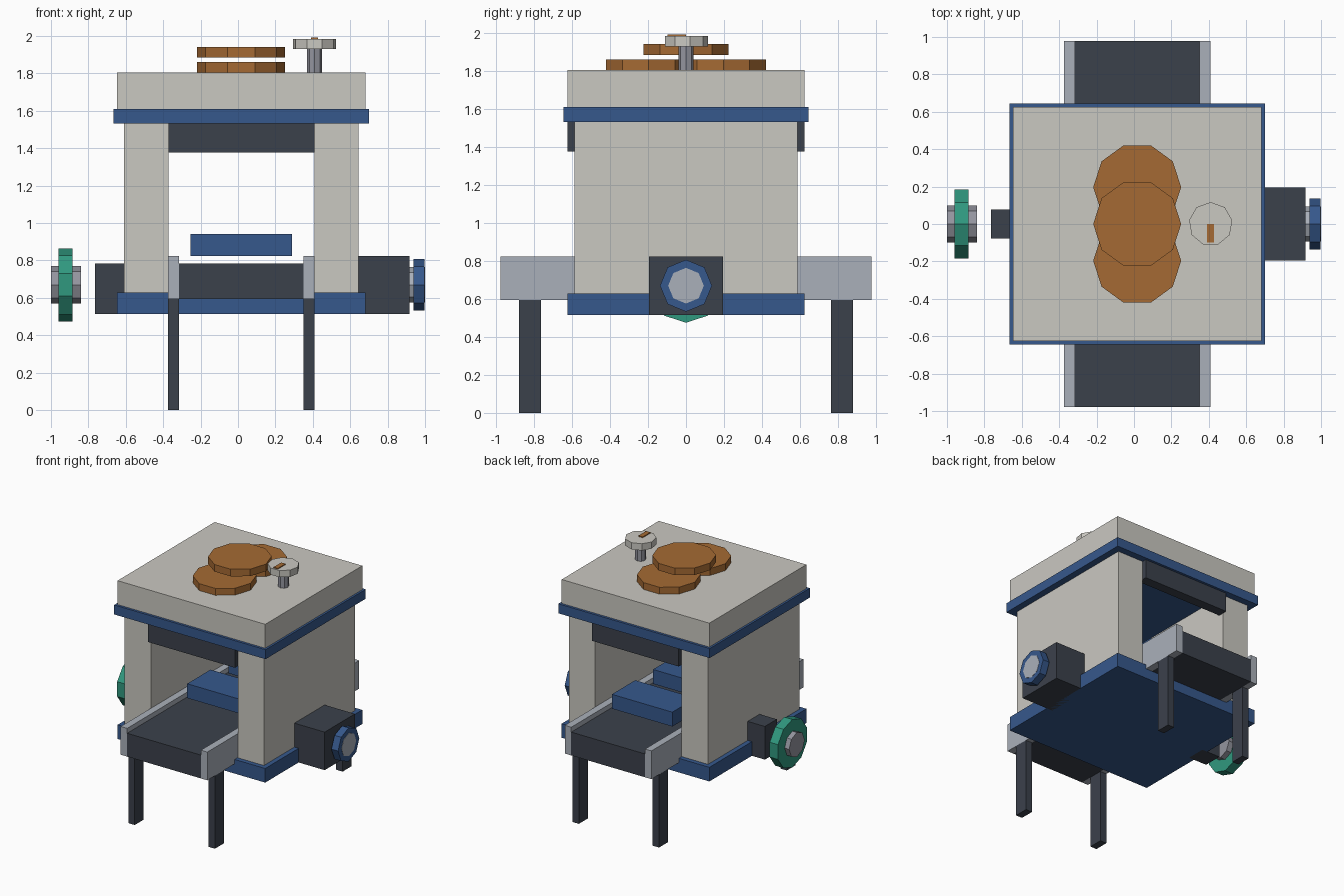
import bpy, math
from mathutils import Matrix

if "Cube" in bpy.data.objects:
    bpy.data.objects.remove(bpy.data.objects["Cube"])


def material(name, hex_code):
    rgb = [int(hex_code[i:i + 2], 16) / 255 for i in (0, 2, 4)]
    lin = [c / 12.92 if c <= 0.04045 else ((c + 0.055) / 1.055) ** 2.4 for c in rgb]
    m = bpy.data.materials.new(name)
    m.diffuse_color = (*lin, 1)
    m.use_nodes = True
    m.node_tree.nodes["Principled BSDF"].inputs["Base Color"].default_value = m.diffuse_color
    return m


BONE = material("bone_panel", "CAC8C1")
BLUE = material("blue_trim", "36588C")
DARK = material("dark_slate", "3B414B")
RAIL = material("light_steel", "AAB0BA")
HUB = material("mid_steel", "94959F")
TEAL = material("teal_wheel", "30987F")
BROWN = material("toasted_brown", "A56A33")


def box(name, x, y, z, mat):
    """Box given by its (min, max) along each axis."""
    bpy.ops.mesh.primitive_cube_add(size=1)
    ob = bpy.context.object
    ob.name = name
    size = [b - a for a, b in (x, y, z)]
    mid = [(a + b) / 2 for a, b in (x, y, z)]
    ob.data.transform(Matrix.Translation(mid) @ Matrix.Diagonal((*size, 1)))
    ob.data.materials.append(mat)
    return ob


def disc(name, sides, r, centre, depth, mat, axis="Z", spin=0.0):
    """Flat-sided cylinder; axis X puts a corner at the top, Z puts one at angle spin."""
    bpy.ops.mesh.primitive_cylinder_add(vertices=sides, radius=r, depth=depth)
    ob = bpy.context.object
    ob.name = name
    # the primitive starts with a corner on +y
    turn = Matrix.Rotation(spin - math.pi / 2, 4, "Z")
    if axis == "X":
        turn = Matrix.Rotation(math.pi / 2, 4, "Y") @ Matrix.Rotation(math.pi / 2, 4, "Z")
    ob.data.transform(Matrix.Translation(centre) @ turn)
    ob.data.materials.append(mat)
    return ob


# Cabinet: base plate, side walls, trim band and lid
box("base_plate", (-0.648, 0.683), (-0.625, 0.625), (0.515, 0.63), BLUE)
box("left_wall", (-0.61, -0.372), (-0.588, 0.588), (0.62, 1.54), BONE)
box("right_wall", (0.41, 0.645), (-0.588, 0.588), (0.62, 1.54), BONE)
box("trim_band", (-0.665, 0.70), (-0.645, 0.645), (1.533, 1.61), BLUE)
box("lid", (-0.648, 0.683), (-0.625, 0.625), (1.605, 1.805), BONE)

# Hoods over both openings
for label, s in (("front", -1), ("back", 1)):
    box(label + "_hood", (-0.372, 0.41), sorted((s * 0.545, s * 0.625)), (1.378, 1.535), DARK)

# Conveyor: belt, rails and legs
box("belt", (-0.316, 0.351), (-0.978, 0.978), (0.595, 0.785), DARK)
for label, x in (("left", (-0.373, -0.315)), ("right", (0.35, 0.408))):
    box(label + "_rail", x, (-0.978, 0.978), (0.595, 0.825), RAIL)
    for end, s in (("front", -1), ("back", 1)):
        box(f"{end}_{label}_leg", x, sorted((s * 0.765, s * 0.88)), (0, 0.597), DARK)

# Trays travelling through the cabinet
for i, y in enumerate((-0.14, 0.39)):
    box(f"tray_{i + 1}", (-0.255, 0.29), (y - 0.15, y + 0.15), (0.825, 0.942), BLUE)

# Side housings, wheel and dial
box("left_housing", (-0.765, -0.60), (-0.077, 0.077), (0.515, 0.785), DARK)
box("right_housing", (0.63, 0.918), (-0.195, 0.195), (0.515, 0.825), DARK)
disc("wheel", 10, 0.195, (-0.922, 0, 0.67), 0.075, TEAL, "X")
disc("wheel_hub", 8, 0.1, (-0.92, 0, 0.67), 0.16, HUB, "X")
disc("side_dial", 8, 0.137, (0.968, 0, 0.67), 0.06, BLUE, "X")
disc("side_dial_hub", 8, 0.094, (0.958, 0, 0.67), 0.084, RAIL, "X")

# Stack of round cakes on the lid
for name, y, z in (("front_cake", -0.197, 1.832), ("back_cake", 0.197, 1.832), ("top_cake", 0, 1.913)):
    disc(name, 10, 0.235, (0.017, y, z), 0.058, BROWN)

# Knob with pointer
disc("knob_post", 8, 0.04, (0.41, 0, 1.87), 0.14, HUB)
disc("knob", 9, 0.117, (0.41, 0, 1.957), 0.055, BONE, spin=math.pi / 2)
box("knob_pointer", (0.39, 0.428), (-0.098, 0.0), (1.983, 1.992), BROWN)
